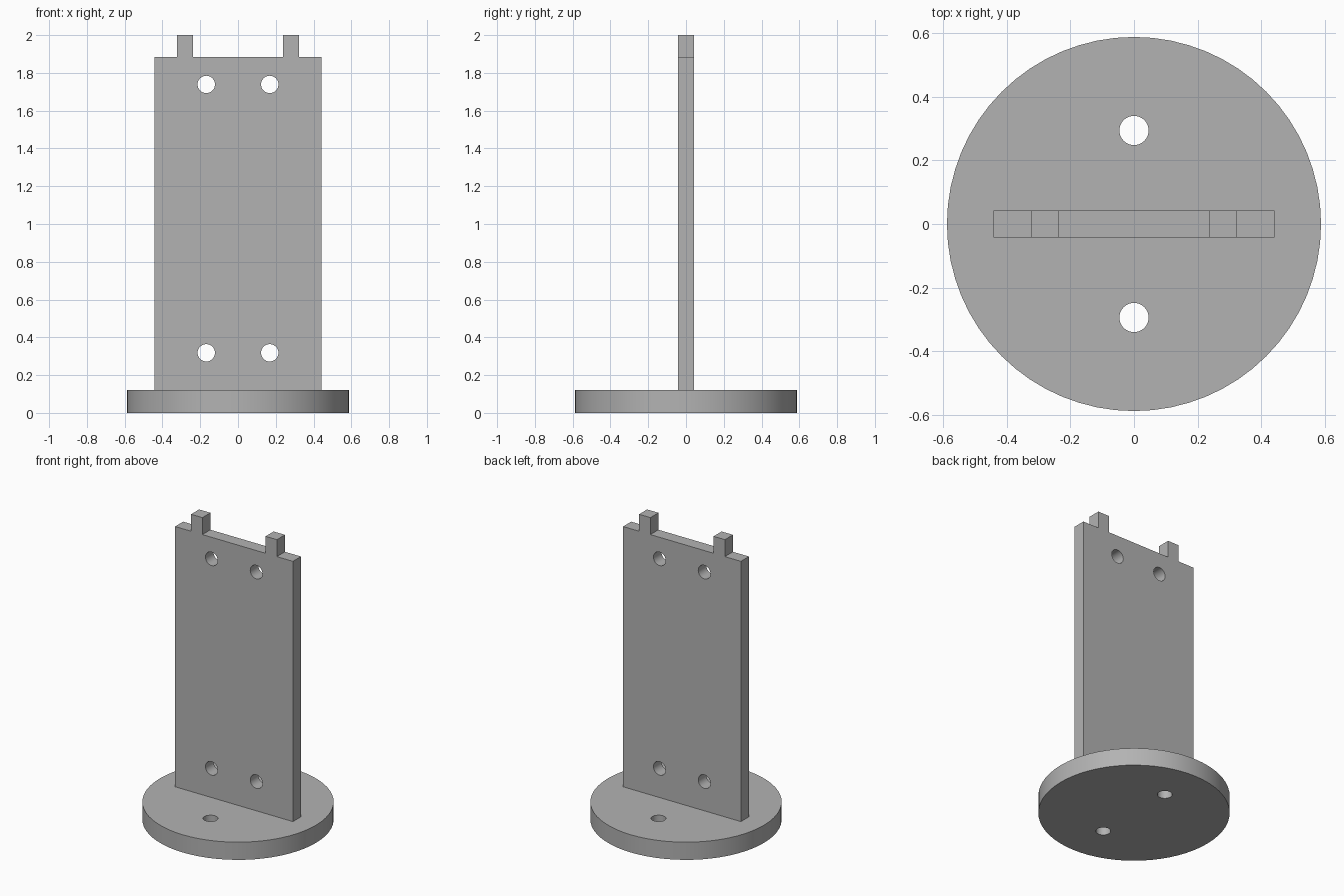
import bpy
import bmesh
from math import pi

cube = bpy.data.objects.get("Cube")
if cube:
    bpy.data.objects.remove(cube, do_unlink=True)

grey = bpy.data.materials.new("plain grey")
grey.use_nodes = True
COLOUR = (0.45, 0.45, 0.45, 1)
grey.diffuse_color = COLOUR
grey.node_tree.nodes["Principled BSDF"].inputs["Base Color"].default_value = COLOUR

BASE_R, BASE_H = 0.588, 0.12
HALF_W, HALF_T = 0.442, 0.043
PLATE_TOP, TAB_TOP = 1.885, 2.0
TAB_IN, TAB_OUT = 0.237, 0.322
HOLE_R = 0.046


def cylinder(name, radius, depth, location, rotation=(0, 0, 0), sides=64):
    bpy.ops.mesh.primitive_cylinder_add(vertices=sides, radius=radius, depth=depth,
                                        location=location, rotation=rotation)
    obj = bpy.context.object
    obj.name = obj.data.name = name
    return obj


def drill(part, locations, rotation=(0, 0, 0)):
    """Cut a round through hole at each location."""
    for loc in locations:
        cutter = cylinder("hole_cutter", HOLE_R, 0.4, loc, rotation, 32)
        mod = part.modifiers.new("hole", 'BOOLEAN')
        mod.operation = 'DIFFERENCE'
        mod.solver = 'EXACT'
        mod.object = cutter
        bpy.context.view_layer.objects.active = part
        bpy.ops.object.modifier_apply(modifier=mod.name)
        bpy.data.objects.remove(cutter, do_unlink=True)


def finish(part):
    part.data.materials.clear()
    part.data.materials.append(grey)
    bpy.ops.object.select_all(action='DESELECT')
    part.select_set(True)
    bpy.context.view_layer.objects.active = part
    bpy.ops.object.shade_smooth_by_angle(angle=pi / 6)


# Round base with a screw hole in front of and behind the plate
base = cylinder("round_base", BASE_R, BASE_H, (0, 0, BASE_H / 2))
drill(base, [(0, y, BASE_H / 2) for y in (-0.294, 0.294)])
finish(base)

# Upright plate with two tabs, extruded from a mirrored outline
half = [(HALF_W, BASE_H), (HALF_W, PLATE_TOP), (TAB_OUT, PLATE_TOP),
        (TAB_OUT, TAB_TOP), (TAB_IN, TAB_TOP), (TAB_IN, PLATE_TOP)]
outline = half + [(-x, z) for x, z in reversed(half)]
bm = bmesh.new()
face = bm.faces.new([bm.verts.new((x, -HALF_T, z)) for x, z in outline])
ext = bmesh.ops.extrude_face_region(bm, geom=[face])
bmesh.ops.translate(bm, vec=(0, 2 * HALF_T, 0),
                    verts=[g for g in ext["geom"] if isinstance(g, bmesh.types.BMVert)])
bmesh.ops.recalc_face_normals(bm, faces=bm.faces)
mesh = bpy.data.meshes.new("upright_plate")
bm.to_mesh(mesh)
bm.free()
plate = bpy.data.objects.new("upright_plate", mesh)
bpy.context.collection.objects.link(plate)

# Four mounting holes through the plate
drill(plate, [(x, 0, z) for x in (-0.168, 0.168) for z in (0.318, 1.739)], (pi / 2, 0, 0))
finish(plate)
